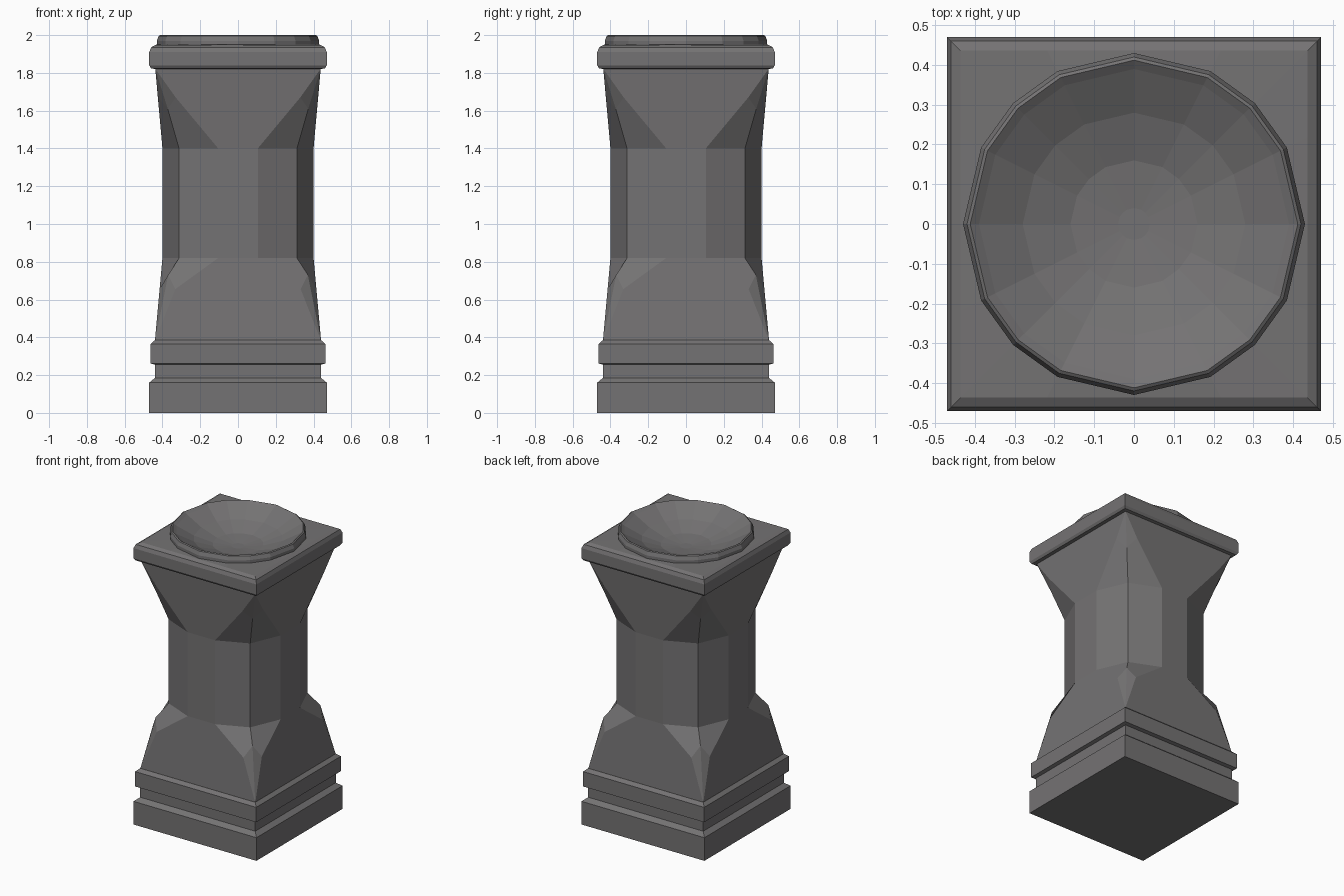
import bpy, bmesh, math

if "Cube" in bpy.data.objects:
    bpy.data.objects.remove(bpy.data.objects["Cube"])

stone = bpy.data.materials.new("grey stone")
stone.diffuse_color = (0.175, 0.17, 0.172, 1)
stone.use_nodes = True
stone.node_tree.nodes["Principled BSDF"].inputs["Base Color"].default_value = stone.diffuse_color


def finish(bm, name):
    bmesh.ops.remove_doubles(bm, verts=bm.verts, dist=0.0005)
    bmesh.ops.recalc_face_normals(bm, faces=bm.faces)
    me = bpy.data.meshes.new(name)
    bm.to_mesh(me)
    bm.free()
    me.materials.append(stone)
    ob = bpy.data.objects.new(name, me)
    bpy.context.collection.objects.link(ob)
    return ob


def square(h, z):
    # square outline with 4 segments per side
    side = [(h, h * t) for t in (-1, -0.5, 0, 0.5)]
    pts = []
    for k in range(4):
        for x, y in side:
            for _ in range(k):
                x, y = -y, x
            pts.append((x, y, z))
    return pts


def circle(r, z):
    # the same outline pushed out onto a circle
    return [(x * r / math.hypot(x, y), y * r / math.hypot(x, y), z)
            for x, y, _ in square(1, z)]


def loft(name, rings):
    bm = bmesh.new()
    loops = [[bm.verts.new(p) for p in ring] for ring in rings]
    for a, b in zip(loops, loops[1:]):
        n = len(a)
        for i in range(n):
            j = (i + 1) % n
            bm.faces.new((a[i], a[j], b[j], b[i]))
    bm.faces.new(loops[0][::-1])
    bm.faces.new(loops[-1])
    return finish(bm, name)


# stepped square base
loft("base_plinth", [square(h, z) for h, z in (
    (0.47, 0), (0.47, 0.16), (0.44, 0.185), (0.44, 0.255), (0.463, 0.262),
    (0.463, 0.365), (0.44, 0.385))])

# cap slab running into the round rim and shallow bowl
cap = [square(h, z) for h, z in (
    (0.435, 1.82), (0.46, 1.824), (0.47, 1.84), (0.47, 1.91),
    (0.46, 1.935), (0.437, 1.948))]
bowl = [circle(r, z) for r, z in (
    (0.43, 1.95), (0.43, 1.97), (0.42, 1.995), (0.412, 2.0), (0.39, 1.985),
    (0.28, 1.925), (0.16, 1.885), (0.04, 1.872))]
loft("cap_and_bowl", cap + bowl)

# shaft: chamfered column flaring to a square at both ends
bm = bmesh.new()


def turn(p, k):
    x, y, z = p
    for _ in range(k):
        x, y = -y, x
    return (x, y, z)


def face(points, k):
    bm.faces.new([bm.verts.new(turn(p, k)) for p in points])


def mirror_xy(p):
    return (p[1], p[0], p[2])


def flip_x(p):
    return (-p[0], p[1], p[2])


ZL, ZU = 0.82, 1.40


def flare(zs, corner, a, m):
    s1, s2 = (0.105, 0.40, zs), (0.312, 0.312, zs)
    s3, b = mirror_xy(s1), mirror_xy(a)
    for k in range(4):
        # broad side, two upper chamfers, kite at the corner
        face([corner, a, s1, flip_x(s1), flip_x(a), flip_x(corner)], k)
        face([s1, a, m, s2], k)
        face([s2, m, b, s3], k)
        face([corner, m, a], k)
        face([corner, b, m], k)


flare(ZL, (0.44, 0.44, 0.38), (0.332, 0.415, 0.655), (0.37, 0.37, 0.73))
flare(ZU, (0.438, 0.438, 1.822), (0.33, 0.424, 1.67), (0.372, 0.372, 1.61))
outline = [(-0.105, 0.40), (0.105, 0.40), (0.312, 0.312), (0.40, 0.105)]
for k in range(4):
    for (x0, y0), (x1, y1) in zip(outline, outline[1:]):
        face([(x0, y0, ZL), (x1, y1, ZL), (x1, y1, ZU), (x0, y0, ZU)], k)
finish(bm, "shaft")
